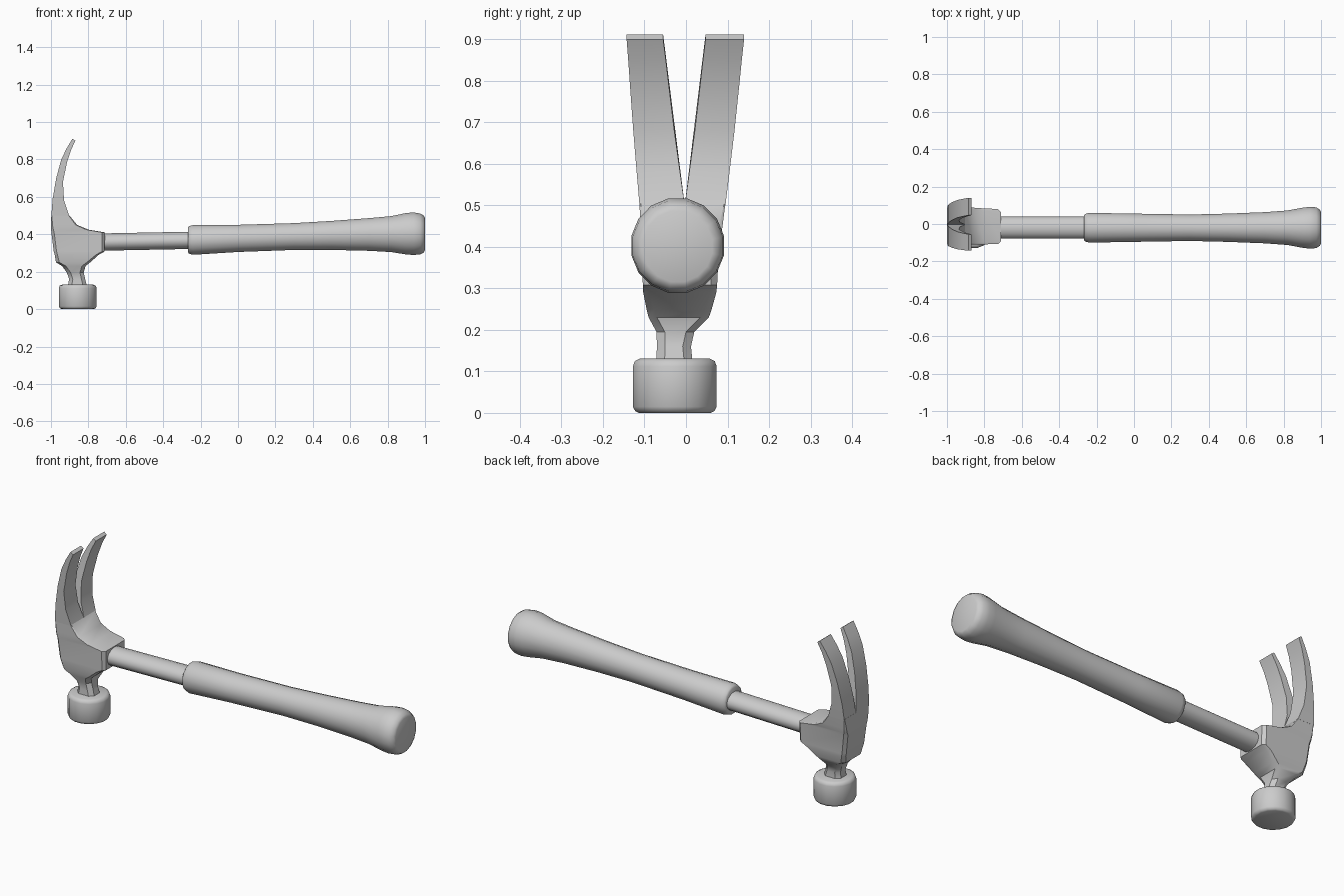
import bpy, bmesh, math

cube = bpy.data.objects.get("Cube")
if cube:
    bpy.data.objects.remove(cube, do_unlink=True)

steel = bpy.data.materials.new("plain grey")
steel.use_nodes = True
GREY = (0.6, 0.6, 0.6, 1)
steel.diffuse_color = GREY
steel.node_tree.nodes["Principled BSDF"].inputs["Base Color"].default_value = GREY


def loft(name, rings, angle=40):
    """Skin a list of equal-length point rings and cap both ends."""
    bm = bmesh.new()
    loops = [[bm.verts.new(p) for p in ring] for ring in rings]
    n = len(loops[0])
    for a, b in zip(loops, loops[1:]):
        for i in range(n):
            j = (i + 1) % n
            bm.faces.new((a[i], a[j], b[j], b[i]))
    bm.faces.new(loops[0][::-1])
    bm.faces.new(loops[-1])
    bmesh.ops.recalc_face_normals(bm, faces=bm.faces)
    mesh = bpy.data.meshes.new(name)
    bm.to_mesh(mesh)
    bm.free()
    mesh.materials.append(steel)
    obj = bpy.data.objects.new(name, mesh)
    bpy.context.collection.objects.link(obj)
    bpy.ops.object.select_all(action="DESELECT")
    obj.select_set(True)
    bpy.context.view_layer.objects.active = obj
    bpy.ops.object.shade_smooth_by_angle(angle=math.radians(angle))
    return obj


def circle(n=16):
    return [(math.cos(t), math.sin(t)) for t in (math.tau * (i + 0.5) / n for i in range(n))]


def handle_ring(x, z, ry, rz):
    return [(x, -0.02 + ry * c, z + rz * s) for c, s in circle()]


def block_ring(z, x0, x1, y0, y1, cut):
    """Rectangle with chamfered corners at height z."""
    return [(x0 + cut, y0, z), (x1 - cut, y0, z), (x1, y0 + cut, z), (x1, y1 - cut, z),
            (x1 - cut, y1, z), (x0 + cut, y1, z), (x0, y1 - cut, z), (x0, y0 + cut, z)]


# Metal shaft
loft("shaft", [handle_ring(-0.8, 0.357, 0.06, 0.047), handle_ring(-0.24, 0.368, 0.06, 0.047)])

# Flared grip: x, centre height, half width, half height
grip = [(-0.268, 0.37, 0.066, 0.066), (-0.262, 0.37, 0.075, 0.075), (-0.24, 0.37, 0.081, 0.081),
        (0.0, 0.378, 0.077, 0.074), (0.3, 0.388, 0.072, 0.073), (0.5, 0.394, 0.077, 0.079),
        (0.7, 0.399, 0.085, 0.089), (0.82, 0.401, 0.094, 0.098), (0.9, 0.403, 0.109, 0.113),
        (0.94, 0.403, 0.114, 0.116), (0.975, 0.402, 0.111, 0.111), (0.994, 0.401, 0.098, 0.1),
        (1.0, 0.401, 0.085, 0.087)]
loft("grip", [handle_ring(*g) for g in grip], 50)

# Striking face
face = [(0.0, 0.088), (0.004, 0.097), (0.015, 0.103), (0.112, 0.103), (0.125, 0.098), (0.131, 0.085)]
loft("striking_face", [[(-0.857 + r * c, -0.027 + r * s, z) for c, s in circle()] for z, r in face], 50)

# Neck, cheeks and collar: height, x range, y range, chamfer
head = [(0.12, -0.91, -0.807, -0.072, 0.016, 0.02), (0.16, -0.903, -0.817, -0.07, 0.012, 0.02),
        (0.195, -0.915, -0.825, -0.071, 0.02, 0.02), (0.23, -0.94, -0.815, -0.09, 0.055, 0.02),
        (0.25, -0.973, -0.79, -0.095, 0.062, 0.018), (0.29, -0.98, -0.745, -0.103, 0.073, 0.015),
        (0.308, -0.985, -0.713, -0.104, 0.075, 0.015), (0.41, -0.998, -0.712, -0.107, 0.08, 0.015),
        (0.425, -0.999, -0.8, -0.109, 0.084, 0.012), (0.45, -1.0, -0.86, -0.11, 0.088, 0.008),
        (0.505, -0.998, -0.905, -0.112, 0.095, 0.003)]
loft("head_body", [block_ring(*h) for h in head], 35)

# Split claw: outer edge x, z and inner edge x, z from root to tip
claw = [(-0.998, 0.5, -0.903, 0.5), (-0.991, 0.59, -0.93, 0.58), (-0.972, 0.7, -0.936, 0.68),
        (-0.945, 0.8, -0.914, 0.785), (-0.916, 0.86, -0.893, 0.85), (-0.885, 0.911, -0.87, 0.9)]
for name, root, tip in (("right_claw", (-0.112, -0.003), (-0.143, -0.055)),
                        ("left_claw", (0.095, -0.003), (0.14, 0.047))):
    rings = []
    for xo, zo, xi, zi in claw:
        t = (zo - 0.5) / 0.411
        ya, yb = (r + (e - r) * t for r, e in zip(root, tip))
        rings.append([(xo, ya, zo), (xi, ya, zi), (xi, yb, zi), (xo, yb, zo)])
    loft(name, rings)
